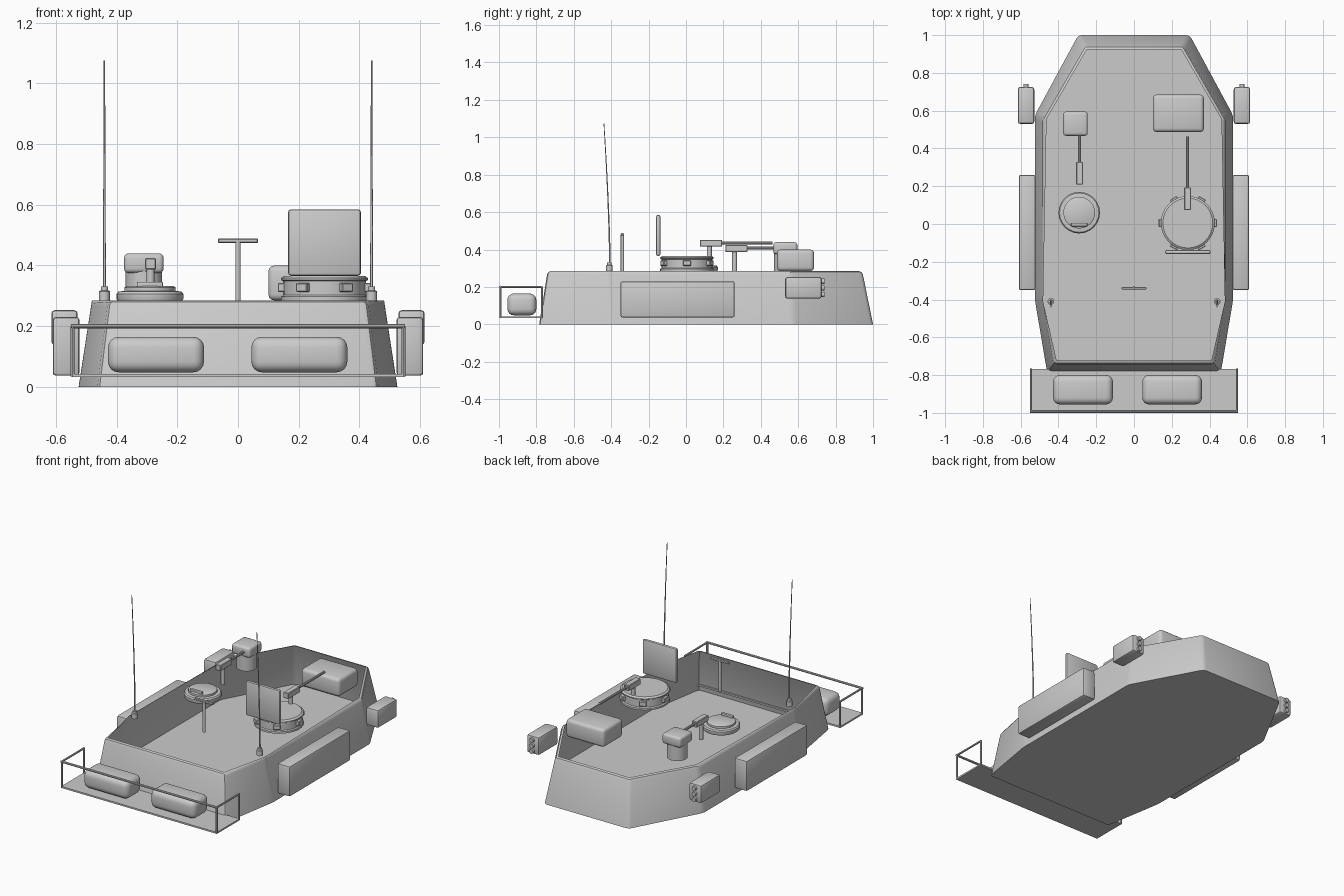
import bpy, bmesh, math
from mathutils import Vector

if "Cube" in bpy.data.objects:
    bpy.data.objects.remove(bpy.data.objects["Cube"])


def finish(name, bm, smooth=True):
    me = bpy.data.meshes.new(name)
    bm.to_mesh(me)
    bm.free()
    ob = bpy.data.objects.new(name, me)
    bpy.context.collection.objects.link(ob)
    if smooth:
        bpy.ops.object.select_all(action='DESELECT')
        ob.select_set(True)
        bpy.context.view_layer.objects.active = ob
        bpy.ops.object.shade_smooth_by_angle(angle=math.radians(35))
    return ob


def box(name, lo, hi, bevel=0.0, seg=2, spin=0.0):
    """Box between two corners, optionally rounded and turned about z."""
    lo, hi = Vector(lo), Vector(hi)
    bm = bmesh.new()
    bmesh.ops.create_cube(bm, size=1)
    bmesh.ops.scale(bm, vec=hi - lo, verts=bm.verts)
    if bevel:
        bmesh.ops.bevel(bm, geom=bm.edges[:], offset=bevel, segments=seg,
                        profile=0.5, affect='EDGES')
    ob = finish(name, bm, bevel > 0)
    ob.location = (lo + hi) / 2
    ob.rotation_euler.z = spin
    return ob


def lathe(name, center, profile, n=32):
    """Closed solid of revolution from (radius, z) pairs."""
    bm = bmesh.new()
    rings = [[bm.verts.new((r * math.cos(2 * math.pi * i / n),
                            r * math.sin(2 * math.pi * i / n), z))
              for i in range(n)] for r, z in profile]
    for a, b in zip(rings, rings[1:]):
        for i in range(n):
            j = (i + 1) % n
            bm.faces.new((a[i], a[j], b[j], b[i]))
    bm.faces.new(rings[0][::-1])
    bm.faces.new(rings[-1])
    ob = finish(name, bm)
    ob.location = (center[0], center[1], 0)
    return ob


def rod(name, a, b, r, n=10):
    """Cylinder between two points."""
    a, b = Vector(a), Vector(b)
    bm = bmesh.new()
    bmesh.ops.create_cone(bm, cap_ends=True, segments=n, radius1=r, radius2=r,
                          depth=(b - a).length)
    ob = finish(name, bm)
    ob.location = (a + b) / 2
    ob.rotation_euler = (b - a).to_track_quat('Z', 'Y').to_euler()
    return ob


# Hull: tapered eight-sided tub, rounded rim, open at the top
def outline(half):
    return half + [(-x, y) for x, y in reversed(half)]


low = outline([(0.46, -0.785), (0.525, -0.40), (0.525, 0.575), (0.295, 1.0)])
high = outline([(0.425, -0.74), (0.481, -0.41), (0.481, 0.56), (0.26, 0.942)])
bm = bmesh.new()
vl = [bm.verts.new((x, y, 0)) for x, y in low]
vh = [bm.verts.new((x, y, 0.285)) for x, y in high]
for i in range(8):
    j = (i + 1) % 8
    bm.faces.new((vl[i], vl[j], vh[j], vh[i]))
bm.faces.new(vl[::-1])
bm.faces.new(vh)
edges = [e for e in bm.edges if max(v.co.z for v in e.verts) > 0.1]
bmesh.ops.bevel(bm, geom=edges, offset=0.018, segments=2, profile=0.5, affect='EDGES')
roof = [f for f in bm.faces if f.normal.z > 0.99 and f.calc_center_median().z > 0.28]
bmesh.ops.delete(bm, geom=roof, context='FACES')
finish("hull", bm)

# Parts repeated on both sides
for s, side in ((-1, "left"), (1, "right")):
    def sbox(name, x0, x1, y0, y1, z0, z1, bev):
        xs = sorted((s * x0, s * x1))
        box(f"{side}_{name}", (xs[0], y0, z0), (xs[1], y1, z1), bev)

    sbox("stowage_box", 0.522, 0.61, -0.35, 0.26, 0.037, 0.23, 0.01)
    sbox("launcher", 0.528, 0.615, 0.53, 0.725, 0.138, 0.253, 0.012)
    for k in range(3):
        z = 0.16 + k * 0.035
        rod(f"{side}_launch_tube_{k}", (s * 0.572, 0.70, z),
            (s * 0.572, 0.74, z), 0.014, 12)

    # Antenna: stepped base and a whip bending towards the front
    lathe(f"{side}_antenna_base", (s * 0.44, -0.41),
          [(0.018, 0.283), (0.018, 0.315), (0.012, 0.318), (0.012, 0.33)], 12)
    cu = bpy.data.curves.new(f"{side}_antenna", 'CURVE')
    cu.dimensions = '3D'
    cu.bevel_depth = 0.005
    cu.bevel_resolution = 1
    cu.use_fill_caps = True
    sp = cu.splines.new('POLY')
    sp.points.add(8)
    for i, p in enumerate(sp.points):
        t = i / 8
        p.co = (s * 0.44, -0.407 - 0.032 * t ** 1.5, 0.32 + 0.755 * t, 1)
        p.radius = 1 - 0.55 * t
    bpy.context.collection.objects.link(bpy.data.objects.new(f"{side}_antenna", cu))

    # Rack posts and side rails
    x = s * 0.545
    for y, n in ((-0.992, "front"), (-0.77, "rear")):
        rod(f"{side}_{n}_rack_post", (x, y, 0.035), (x, y, 0.2), 0.006, 8)
    rod(f"{side}_rack_rail", (x, -0.994, 0.2), (x, -0.766, 0.2), 0.006, 8)

# Rack floor, front rail and bags
box("rack_floor", (-0.548, -0.995, 0.033), (0.548, -0.768, 0.043))
rod("front_rack_rail", (-0.55, -0.993, 0.2), (0.55, -0.993, 0.2), 0.007, 8)
for n, x in (("left", -0.27), ("right", 0.202)):
    box(f"{n}_bag", (x - 0.158, -0.955, 0.048), (x + 0.158, -0.80, 0.165), 0.035, 4)

# Commander cupola with six vision blocks and an upright hatch
cx, cy = 0.285, 0.005
lathe("cupola", (cx, cy), [(0.143, 0.285), (0.143, 0.297), (0.136, 0.302),
                           (0.136, 0.348), (0.143, 0.352), (0.143, 0.358),
                           (0.132, 0.366)])
for k in range(6):
    a = k * math.pi / 3
    px, py = cx + 0.14 * math.cos(a), cy + 0.14 * math.sin(a)
    box(f"vision_block_{k}", (px - 0.014, py - 0.021, 0.313),
        (px + 0.014, py + 0.021, 0.342), 0.003, 1, a)
box("cupola_hatch", (0.165, -0.16, 0.366), (0.405, -0.137, 0.585), 0.01)

# Loader hatch with handle
lathe("loader_hatch", (-0.29, 0.06), [(0.107, 0.283), (0.11, 0.29), (0.11, 0.306),
                                      (0.104, 0.314), (0.084, 0.316),
                                      (0.084, 0.328), (0.074, 0.333)], 24)
box("hatch_handle", (-0.333, -0.012, 0.328), (-0.247, 0.006, 0.346), 0.004)

# Two machine guns: receiver, barrel, mount
for n, x, y, z, tip, foot in (("cupola", 0.284, 0.075, 0.415, 0.463, 0.36),
                              ("loader", -0.288, 0.21, 0.387, 0.475, 0.285)):
    box(f"{n}_gun_body", (x - 0.018, y, z), (x + 0.018, y + 0.118, z + 0.037), 0.003, 1)
    rod(f"{n}_gun_barrel", (x, y + 0.11, z + 0.021), (x, tip, z + 0.021), 0.008)
    rod(f"{n}_gun_mount", (x, y + 0.05, foot), (x, y + 0.05, z + 0.005), 0.013, 12)

# Sights
box("main_sight", (0.1, 0.487, 0.285), (0.37, 0.685, 0.4), 0.02, 3)
lathe("small_sight_base", (-0.31, 0.53), [(0.06, 0.283), (0.06, 0.385)], 24)
box("small_sight_head", (-0.375, 0.467, 0.375), (-0.245, 0.595, 0.44), 0.015, 3)

# T-shaped sensor mast
rod("mast", (0, -0.34, 0.285), (0, -0.34, 0.48), 0.009, 12)
box("mast_bar", (-0.066, -0.347, 0.474), (0.066, -0.333, 0.489), 0.003, 1)
